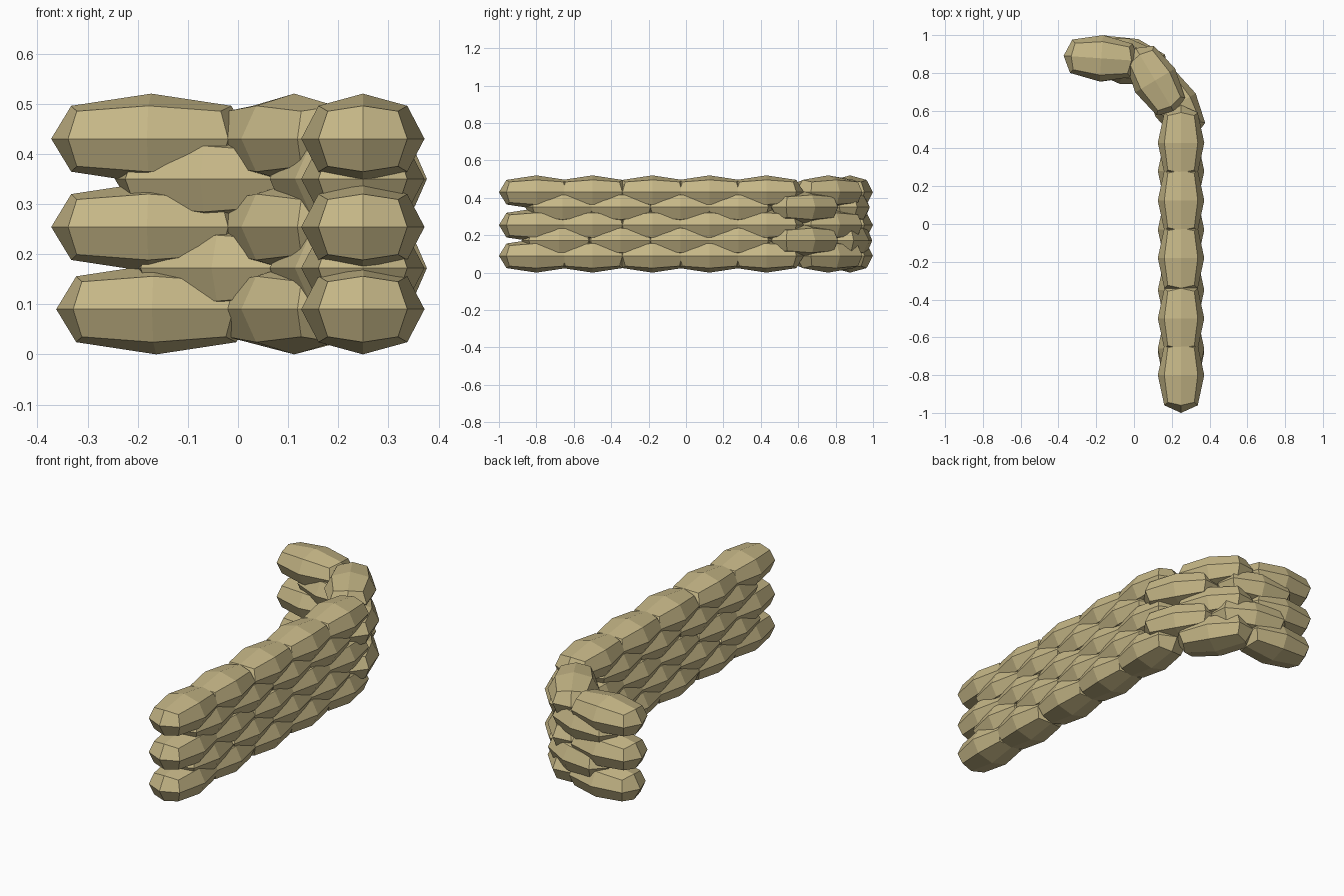
import bpy, bmesh
from math import radians

if "Cube" in bpy.data.objects:
    bpy.data.objects.remove(bpy.data.objects["Cube"])

# Burlap colour
burlap = bpy.data.materials.new("burlap")
burlap.diffuse_color = (0.56, 0.47, 0.24, 1)
burlap.use_nodes = True
burlap.node_tree.nodes["Principled BSDF"].inputs["Base Color"].default_value = burlap.diffuse_color

# One low-poly sandbag: a cube split 2x2 per side, rounded and stretched along y
HALF = (0.123, 0.20, 0.09)
EDGE = (0.72, 0.80, 0.73)
CORNER = (0.57, 0.72, 0.61)

bm = bmesh.new()
bmesh.ops.create_cube(bm, size=2)
bmesh.ops.subdivide_edges(bm, edges=bm.edges[:], cuts=1, use_grid_fill=True)
for v in bm.verts:
    used = sum(abs(c) > 0.5 for c in v.co)
    factor = {1: (1, 1, 1), 2: EDGE, 3: CORNER}[used]
    for a in range(3):
        v.co[a] *= factor[a] * HALF[a]
bag_mesh = bpy.data.meshes.new("sandbag")
bm.to_mesh(bag_mesh)
bm.free()
bag_mesh.materials.append(burlap)


def lay_bag(row, n, x, y, z, turn):
    bag = bpy.data.objects.new(f"sandbag_row{row}_{n}", bag_mesh)
    bag.location = (x, y, z)
    bag.rotation_euler.z = radians(turn)
    bpy.context.collection.objects.link(bag)


# Straight run positions and the turning bags (x, y, angle) of each kind of row
outer_y = [-0.80, -0.50, -0.18, 0.125, 0.43]
inner_y = [-0.66, -0.35, -0.03, 0.28]
outer_turn = [(0.112, 0.76, 31), (-0.173, 0.877, 86)]
inner_turn = [(0.22, 0.63, 30), (-0.05, 0.862, 78)]

# Five courses, alternating so the joints are staggered
for row, z in enumerate([0.09, 0.172, 0.254, 0.35, 0.43]):
    ys, turn = (inner_y, inner_turn) if row % 2 else (outer_y, outer_turn)
    bags = [(0.249, y, 0) for y in ys] + turn
    for n, (x, y, angle) in enumerate(bags):
        if row == 1 and n == 0:
            y -= 0.02
        if row == 1 and n == len(bags) - 1:
            x += 0.035
            angle -= 6
        if row == 0 and n == len(bags) - 1:
            x += 0.01
        lay_bag(row + 1, n + 1, x, y, z, angle)
